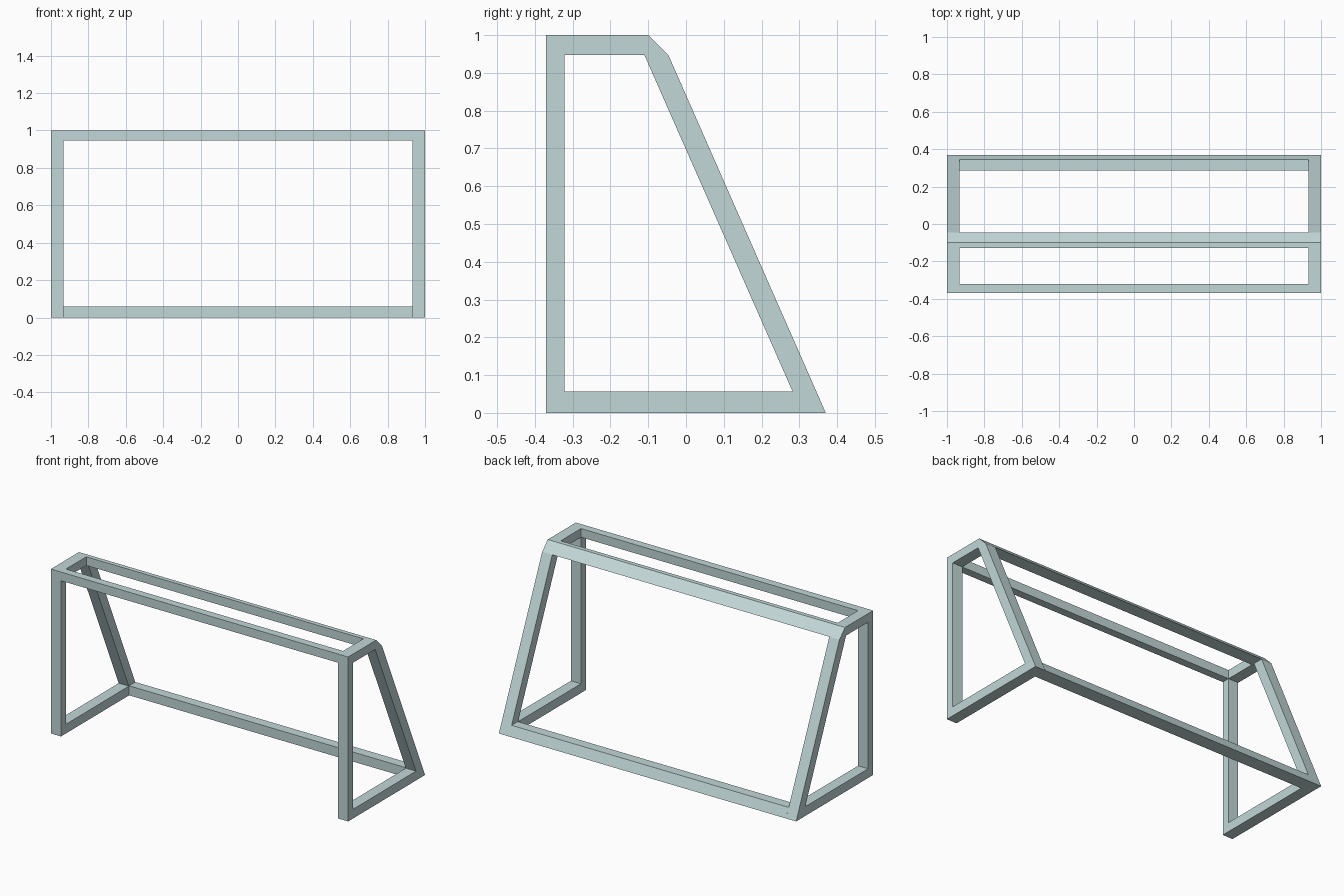
import bpy, bmesh

if "Cube" in bpy.data.objects:
    bpy.data.objects.remove(bpy.data.objects["Cube"])

metal = bpy.data.materials.new("pale teal paint")
metal.diffuse_color = (0.54, 0.68, 0.68, 1)
metal.use_nodes = True
metal.node_tree.nodes["Principled BSDF"].inputs["Base Color"].default_value = metal.diffuse_color

HALF, INNER = 1.0, 0.932  # outer and inner x of the side frames


def finish(name, bm):
    bmesh.ops.recalc_face_normals(bm, faces=bm.faces)
    mesh = bpy.data.meshes.new(name)
    bm.to_mesh(mesh)
    bm.free()
    mesh.materials.append(metal)
    obj = bpy.data.objects.new(name, mesh)
    bpy.context.collection.objects.link(obj)
    return obj


def side_frame(name, s):
    """Flat closed frame in the y-z plane with a trapezoid opening."""
    outer = [(-.37, 0), (-.37, 1), (-.10, 1), (-.046, .946), (.37, 0)]
    inner = [(-.322, .056), (-.322, .947), (-.11, .947), (.282, .057)]
    match = [0, 1, 2, 2, 3]
    bm = bmesh.new()
    rings = []
    for x in (s * HALF, s * INNER):
        rings.append([[bm.verts.new((x, y, z)) for y, z in loop] for loop in (outer, inner)])
    for o, n in rings:
        for i in range(5):
            j = (i + 1) % 5
            vs = [o[i], o[j], n[match[j]]]
            if match[i] != match[j]:
                vs.append(n[match[i]])
            bm.faces.new(vs)
    for a, b in zip(*rings):
        for i in range(len(a)):
            j = (i + 1) % len(a)
            bm.faces.new((a[i], a[j], b[j], b[i]))
    return finish(name, bm)


def bar(name, profile):
    """Cross bar between the side frames, ends left open against them."""
    bm = bmesh.new()
    a, b = [[bm.verts.new((x, y, z)) for y, z in profile] for x in (-INNER, INNER)]
    for i in range(len(a)):
        j = (i + 1) % len(a)
        bm.faces.new((a[i], a[j], b[j], b[i]))
    return finish(name, bm)


# Side frames
side_frame("right_side_frame", 1)
side_frame("left_side_frame", -1)

# Cross bars
bar("front_top_bar", [(-.37, .947), (-.37, 1), (-.322, 1), (-.322, .947)])
bar("rear_top_bar", [(-.127, .947), (-.127, 1), (-.10, 1), (-.046, .946)])
bar("rear_bottom_bar", [(.285, 0), (.285, .058), (.345, .058), (.37, 0)])
